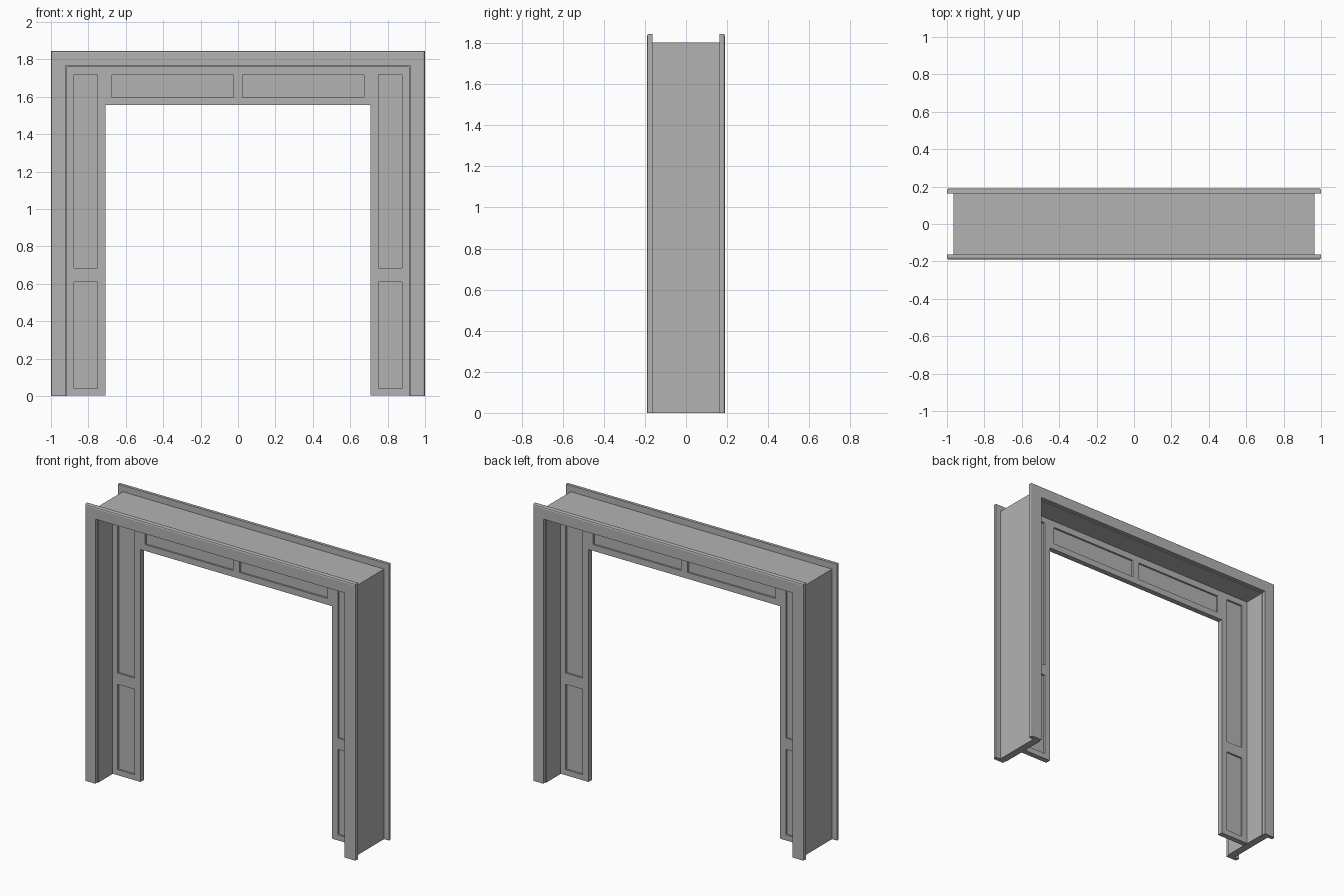
import bpy
import bmesh

if "Cube" in bpy.data.objects:
    bpy.data.objects.remove(bpy.data.objects["Cube"], do_unlink=True)

# One plain grey for all the woodwork
grey = bpy.data.materials.new("woodwork grey")
grey.use_nodes = True
colour = (0.45, 0.45, 0.45, 1)
grey.diffuse_color = colour
grey.node_tree.nodes["Principled BSDF"].inputs["Base Color"].default_value = colour

HALF, HEAD = 0.915, 1.76      # clear opening inside the lining
LEAF, LEAF_BOTTOM = 0.708, 1.555
THICK, RECESS = 0.036, 0.012  # panelled leaves


def finish(name, bm):
    bmesh.ops.recalc_face_normals(bm, faces=bm.faces)
    mesh = bpy.data.meshes.new(name)
    bm.to_mesh(mesh)
    bm.free()
    mesh.materials.append(grey)
    obj = bpy.data.objects.new(name, mesh)
    bpy.context.collection.objects.link(obj)
    return obj


def sweep_arch(name, section):
    """Sweep a closed (outward offset, y) section up, over and down the opening."""
    bm = bmesh.new()
    rings = []
    for side, on_top in ((-1, False), (-1, True), (1, True), (1, False)):
        rings.append([bm.verts.new((side * (HALF + o), y, HEAD + o if on_top else 0))
                      for o, y in section])
    n = len(section)
    for a, b in zip(rings, rings[1:]):
        for i in range(n):
            j = (i + 1) % n
            bm.faces.new((a[i], a[j], b[j], b[i]))
    bm.faces.new(rings[0])
    bm.faces.new(rings[-1])
    return finish(name, bm)


def box(name, x0, x1, depth, z0, z1):
    bm = bmesh.new()
    bmesh.ops.create_cube(bm, size=1)
    for v in bm.verts:
        v.co = (x1 if v.co.x > 0 else x0, v.co.y * depth, z1 if v.co.z > 0 else z0)
    return finish(name, bm)


def panelled(name, xs, zs):
    """Frame from grid lines; every odd cell is an opening holding a thin panel."""
    bm = bmesh.new()
    grid = [[bm.verts.new((x, -THICK / 2, z)) for z in zs] for x in xs]
    for i in range(len(xs) - 1):
        for j in range(len(zs) - 1):
            if i % 2 and j % 2:
                box(name + "_panel", xs[i], xs[i + 1], THICK - 2 * RECESS, zs[j], zs[j + 1])
            else:
                bm.faces.new((grid[i][j], grid[i + 1][j], grid[i + 1][j + 1], grid[i][j + 1]))
    ext = bmesh.ops.extrude_face_region(bm, geom=bm.faces[:])
    moved = [g for g in ext["geom"] if isinstance(g, bmesh.types.BMVert)]
    bmesh.ops.translate(bm, verts=moved, vec=(0, THICK, 0))
    return finish(name + "_frame", bm)


# Lining of the opening
sweep_arch("lining", [(0, -0.165), (0.05, -0.165), (0.05, 0.165), (0, 0.165)])
# The head of the lining is a little thinner than its sides
for v in bpy.data.objects["lining"].data.vertices:
    if v.co.z > HEAD + 0.02:
        v.co.z = 1.803

# Front and back casings with an eased outer edge
for side, name in ((-1, "front_casing"), (1, "back_casing")):
    profile = [(0.006, 0.162), (0.085, 0.162), (0.085, 0.180),
               (0.082, 0.187), (0.075, 0.19), (0.006, 0.19)]
    sweep_arch(name, [(o, side * y) for o, y in profile])

# Side leaves, each with a tall panel over a short one
for side, name in ((-1, "right_leaf"), (1, "left_leaf")):
    xs = sorted(side * x for x in (LEAF, 0.75, 0.876, HALF))
    panelled(name, xs, [0.003, 0.04, 0.61, 0.685, 1.72, HEAD])

# Header between the leaves, with two long panels
panelled("header", [-LEAF, -0.673, -0.025, 0.025, 0.673, LEAF],
         [LEAF_BOTTOM, 1.597, 1.716, HEAD])
